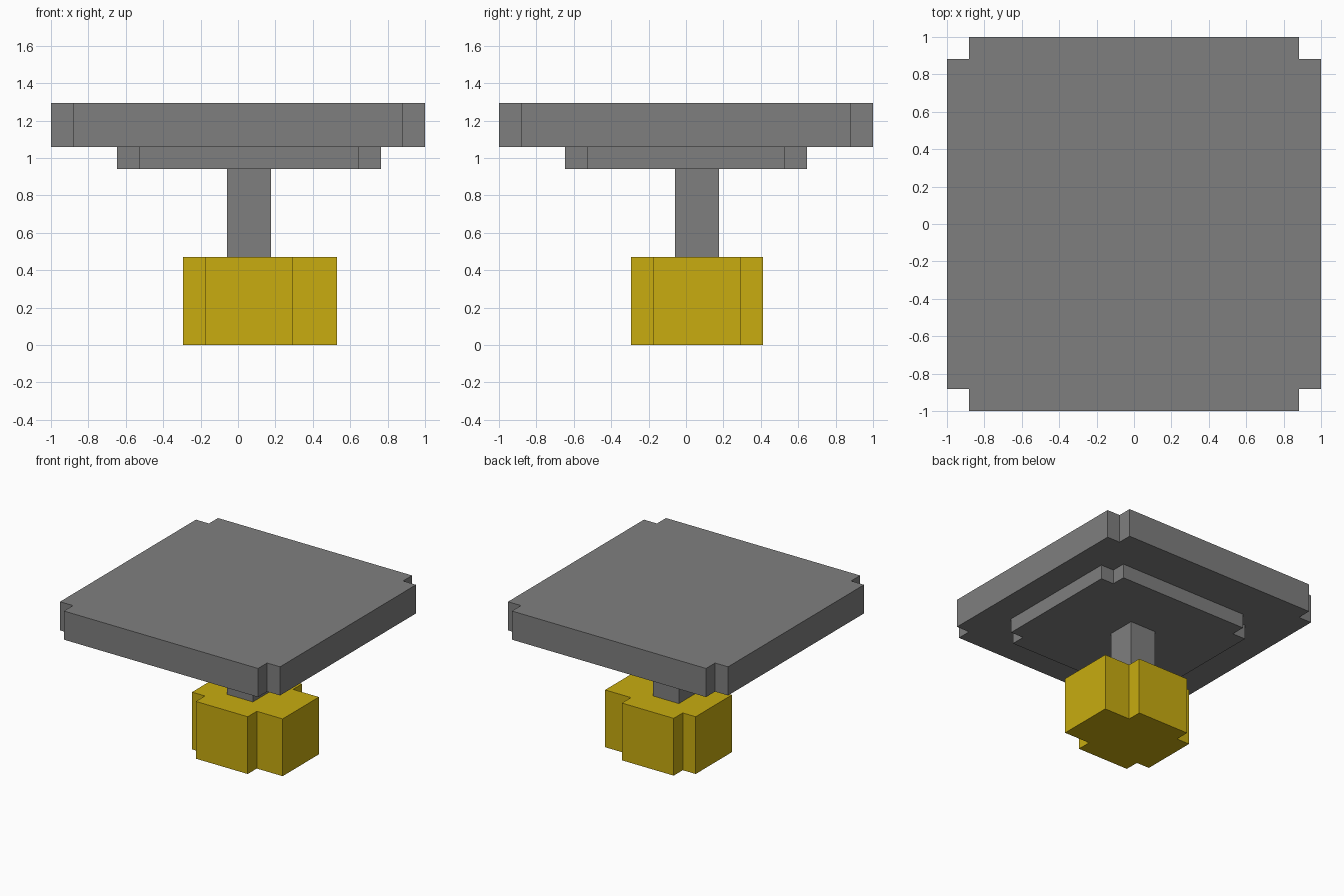
import bpy, bmesh

if "Cube" in bpy.data.objects:
    bpy.data.objects.remove(bpy.data.objects["Cube"])

U = 2 / 17  # one grid unit of the blocky model


def material(name, rgb):
    m = bpy.data.materials.new(name)
    m.diffuse_color = (*rgb, 1)
    m.use_nodes = True
    m.node_tree.nodes["Principled BSDF"].inputs["Base Color"].default_value = m.diffuse_color
    return m


gray = material("gray", (0.212, 0.212, 0.212))
yellow = material("yellow", (0.578, 0.413, 0.005))


def prism(name, outline, z0, z1, mat):
    """Extrude a counter-clockwise outline, given in grid units."""
    bm = bmesh.new()
    face = bm.faces.new([bm.verts.new((x * U, y * U, z0 * U)) for x, y in outline])
    top = bmesh.ops.extrude_face_region(bm, geom=[face], use_keep_orig=True)["geom"]
    bmesh.ops.translate(bm, vec=(0, 0, (z1 - z0) * U),
                        verts=[v for v in top if isinstance(v, bmesh.types.BMVert)])
    bmesh.ops.recalc_face_normals(bm, faces=bm.faces)
    mesh = bpy.data.meshes.new(name)
    bm.to_mesh(mesh)
    bm.free()
    mesh.materials.append(mat)
    bpy.context.collection.objects.link(bpy.data.objects.new(name, mesh))


def notched(x, y):
    """Rectangle with cut corners; x and y are (outer, inner, inner, outer)."""
    a, b, c, d = x
    e, f, g, h = y
    return [(b, e), (c, e), (c, f), (d, f), (d, g), (c, g),
            (c, h), (b, h), (b, g), (a, g), (a, f), (b, f)]


# Yellow foot, longer on the right
prism("foot", notched((-2.5, -1.5, 2.5, 4.5), (-2.5, -1.5, 2.5, 3.5)), 0, 4, yellow)
# Square stem
prism("stem", [(-.5, -.5), (1.5, -.5), (1.5, 1.5), (-.5, 1.5)], 4, 8, gray)
# Thin support plate under the top
prism("support_plate", notched((-5.5, -4.5, 5.5, 6.5), (-5.5, -4.5, 4.5, 5.5)), 8, 9, gray)
# Large top slab
prism("top_slab", notched((-8.5, -7.5, 7.5, 8.5), (-8.5, -7.5, 7.5, 8.5)), 9, 11, gray)
